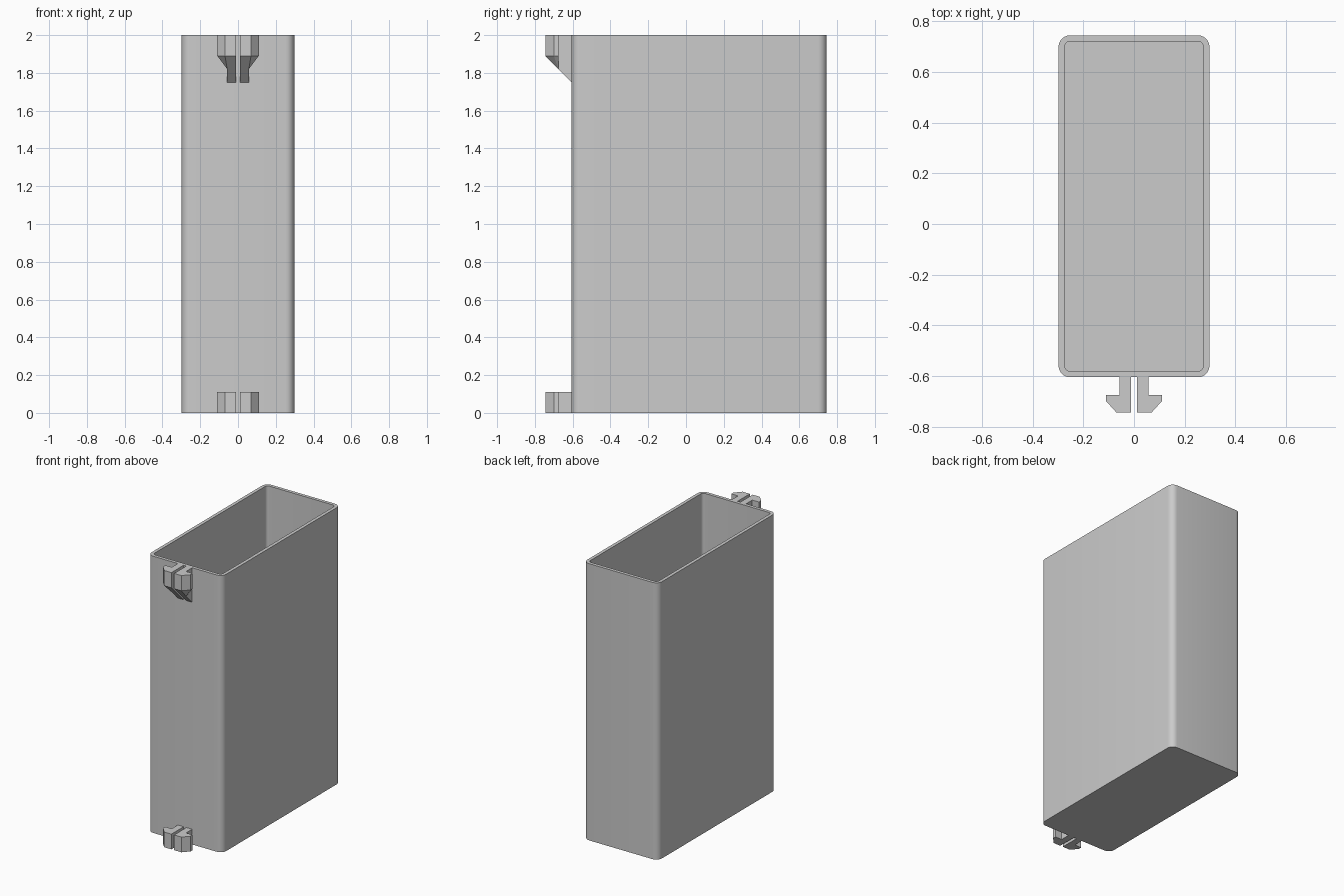
import bpy
import bmesh
from math import cos, sin, pi, radians

if "Cube" in bpy.data.objects:
    bpy.data.objects.remove(bpy.data.objects["Cube"], do_unlink=True)

GREY = 0.6
plastic = bpy.data.materials.new("light_grey_plastic")
plastic.use_nodes = True
plastic.diffuse_color = (GREY, GREY, GREY, 1)
plastic.node_tree.nodes["Principled BSDF"].inputs["Base Color"].default_value = (GREY, GREY, GREY, 1)

HEIGHT = 2.0
WALL = 0.024
FRONT, BACK, HALF_WIDTH = -0.605, 0.745, 0.298
CORNER, STEPS = 0.045, 6


def finish(name, bm):
    bmesh.ops.recalc_face_normals(bm, faces=bm.faces)
    mesh = bpy.data.meshes.new(name)
    bm.to_mesh(mesh)
    bm.free()
    mesh.materials.append(plastic)
    obj = bpy.data.objects.new(name, mesh)
    bpy.context.collection.objects.link(obj)
    return obj


def rounded_ring(bm, inset, z):
    """Ring of vertices around a rounded rectangle."""
    r = CORNER - inset
    x = HALF_WIDTH - CORNER
    y0, y1 = FRONT + CORNER, BACK - CORNER
    ring = []
    for quarter, (cx, cy) in enumerate([(x, y1), (-x, y1), (-x, y0), (x, y0)]):
        for i in range(STEPS + 1):
            a = (quarter + i / STEPS) * pi / 2
            ring.append(bm.verts.new((cx + r * cos(a), cy + r * sin(a), z)))
    return ring


def bridge(bm, a, b):
    for i in range(len(a)):
        j = (i + 1) % len(a)
        bm.faces.new((a[i], a[j], b[j], b[i]))


# Open box: outer wall, rim, inner wall and floor
bm = bmesh.new()
rings = [rounded_ring(bm, inset, z) for inset, z in
         [(0, 0), (0, HEIGHT), (WALL, HEIGHT), (WALL, WALL)]]
for lower, upper in zip(rings, rings[1:]):
    bridge(bm, lower, upper)
bm.faces.new(rings[0])
bm.faces.new(rings[-1])
box = finish("open_box", bm)
bpy.ops.object.select_all(action='DESELECT')
box.select_set(True)
bpy.context.view_layer.objects.active = box
bpy.ops.object.shade_smooth_by_angle(angle=radians(30))

# Half of a split snap clip; the first point is the inner corner of the barb
TIP = -0.745
CLIP = [(0.057, -0.675), (0.11, -0.675), (0.11, -0.70), (0.069, TIP),
        (0.011, TIP), (0.011, FRONT), (0.057, FRONT)]


def clip_half(name, side, top, bottoms):
    bm = bmesh.new()
    upper = [bm.verts.new((side * x, y, top)) for x, y in CLIP]
    lower = [bm.verts.new((side * x, y, z)) for (x, y), z in zip(CLIP, bottoms)]
    bridge(bm, lower, upper)
    bm.faces.new(upper)
    # Underside fans out from the inner corner
    for a, b in zip(lower[1:], lower[2:]):
        bm.faces.new((lower[0], a, b))
    finish(name, bm)


# Upper clip slopes back to the wall underneath, lower clip is flat
slope = [1.82] + [1.89] * 4 + [1.75] * 2
for side, label in ((1, "left"), (-1, "right")):
    clip_half("upper_clip_" + label, side, HEIGHT, slope)
    clip_half("lower_clip_" + label, side, 0.11, [0] * len(CLIP))
